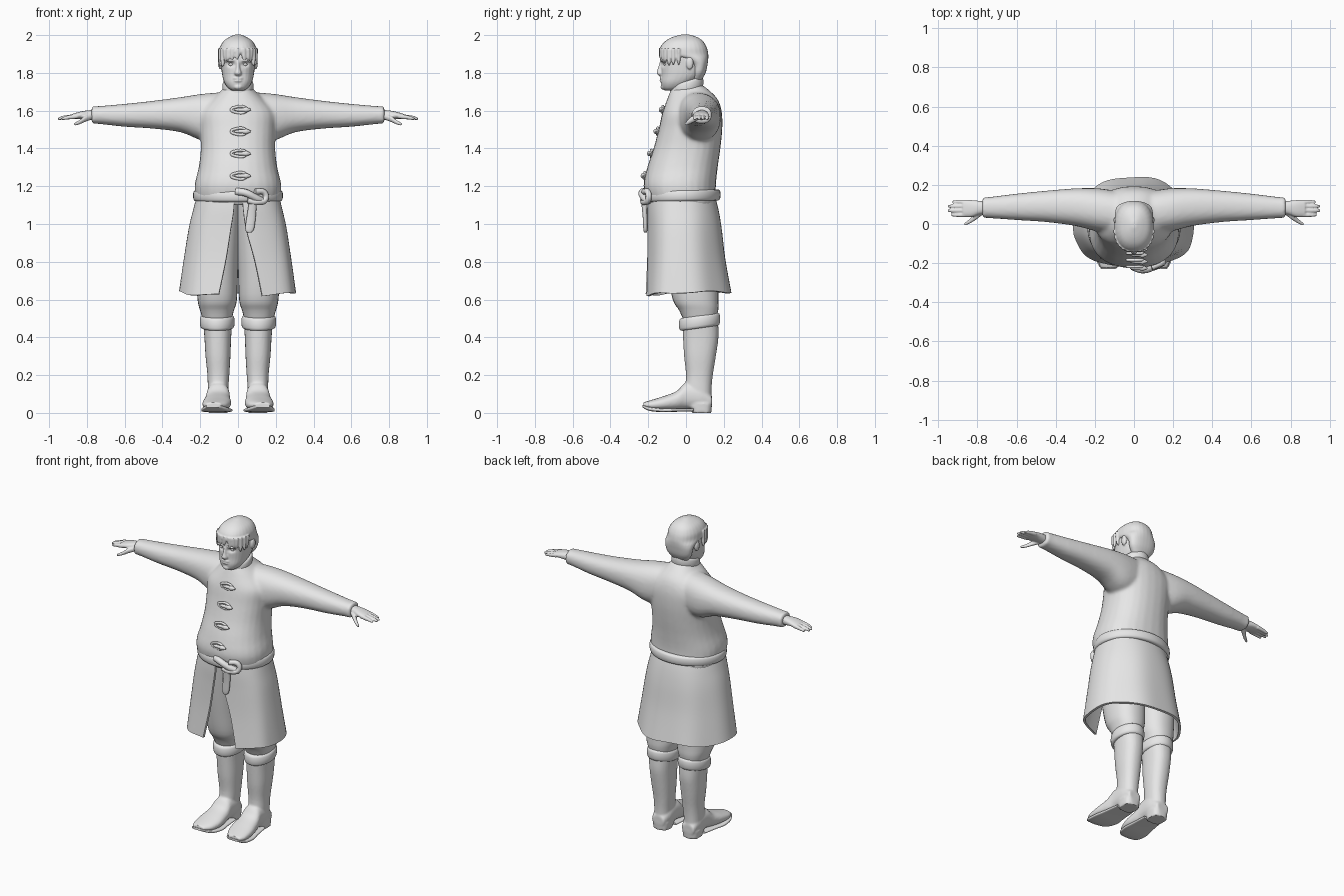
import bpy, bmesh, math, random
from mathutils import Vector

random.seed(4)
if "Cube" in bpy.data.objects:
    bpy.data.objects.remove(bpy.data.objects["Cube"], do_unlink=True)

GREY = (0.8, 0.8, 0.8, 1)
grey = bpy.data.materials.new("plain grey")
grey.use_nodes = True
grey.diffuse_color = GREY
grey.node_tree.nodes["Principled BSDF"].inputs["Base Color"].default_value = GREY


def power(value, exponent):
    return math.copysign(abs(value) ** exponent, value)


def spline(stations, steps):
    """Catmull-Rom interpolation of equally sized tuples."""
    out = []
    last = len(stations) - 1
    for i in range(last):
        p0, p1, p2, p3 = (Vector(stations[min(max(i + k, 0), last)]) for k in (-1, 0, 1, 2))
        for s in range(steps):
            t = s / steps
            out.append(p1 + (p2 - p0) * t / 2 + (p0 * 2 - p1 * 5 + p2 * 4 - p3) * t * t / 2
                       + (p1 * 3 - p0 - p2 * 3 + p3) * t ** 3 / 2)
    return out + [Vector(stations[-1])]


def loft(bm, axis, stations, steps=4, sides=28, round_by=2.3):
    """Closed skin; a station is a position and the two cross ranges."""
    rings = []
    for t, a0, a1, b0, b1 in spline(stations, steps):
        ring = []
        for i in range(sides):
            ang = math.tau * i / sides
            a = (a0 + a1) / 2 + (a1 - a0) / 2 * power(math.cos(ang), 2 / round_by)
            b = (b0 + b1) / 2 + (b1 - b0) / 2 * power(math.sin(ang), 2 / round_by)
            ring.append(bm.verts.new({"x": (t, a, b), "y": (a, t, b), "z": (a, b, t)}[axis]))
        rings.append(ring)
    for low, high in zip(rings, rings[1:]):
        for i in range(sides):
            j = (i + 1) % sides
            bm.faces.new((low[i], low[j], high[j], high[i]))
    bm.faces.new(rings[0])
    bm.faces.new(rings[-1])


def even(stations):
    """Stations symmetric in x: position, half width, front, back."""
    return [(t, -w, w, f, b) for t, w, f, b in stations]


def finish(obj, voxel=0, smooth=0, mirror=False, thick=0):
    """Fuse, smooth and mirror, then bake to a plain mesh."""
    if voxel:
        mod = obj.modifiers.new("fuse", "REMESH")
        mod.mode, mod.voxel_size = "VOXEL", voxel
    if smooth:
        mod = obj.modifiers.new("soften", "SMOOTH")
        mod.iterations, mod.factor = smooth, 0.5
    if thick:
        mod = obj.modifiers.new("cloth", "SOLIDIFY")
        mod.thickness, mod.offset = thick, -1
    if mirror:
        obj.modifiers.new("mirror", "MIRROR").use_mirror_merge = False
    bpy.ops.object.select_all(action="DESELECT")
    obj.select_set(True)
    bpy.context.view_layer.objects.active = obj
    bpy.ops.object.convert(target="MESH")
    obj = bpy.context.object
    bpy.ops.object.shade_smooth_by_angle(angle=math.radians(50))
    obj.data.materials.clear()
    obj.data.materials.append(grey)
    return obj


def part(name, bm, **options):
    bmesh.ops.recalc_face_normals(bm, faces=bm.faces)
    mesh = bpy.data.meshes.new(name)
    bm.to_mesh(mesh)
    bm.free()
    obj = bpy.data.objects.new(name, mesh)
    bpy.context.collection.objects.link(obj)
    return finish(obj, **options)


def ball(bm, center, size):
    verts = bmesh.ops.create_uvsphere(bm, u_segments=20, v_segments=12, radius=1)["verts"]
    for v in verts:
        v.co = Vector(center) + v.co * Vector(size)


def band(name, center, rx, ry, thick, half, tilt=0, **options):
    """Rounded strap around an upright ellipse."""
    bm = bmesh.new()
    count, sides = 48, 14
    grid = []
    for i in range(count):
        a = math.tau * i / count
        row = []
        for k in range(sides):
            b = math.tau * k / sides
            out = thick * power(math.cos(b), 0.7)
            y = (ry + out) * math.sin(a)
            z = half * power(math.sin(b), 0.7) + tilt * y
            row.append(bm.verts.new(Vector(center) + Vector(((rx + out) * math.cos(a), y, z))))
        grid.append(row)
    for i in range(count):
        for k in range(sides):
            i2, k2 = (i + 1) % count, (k + 1) % sides
            bm.faces.new((grid[i][k], grid[i2][k], grid[i2][k2], grid[i][k2]))
    return part(name, bm, **options)


def cord(name, points, radius, cyclic=False):
    curve = bpy.data.curves.new(name, "CURVE")
    curve.dimensions, curve.bevel_depth, curve.bevel_resolution = "3D", radius, 3
    curve.use_fill_caps = True
    line = curve.splines.new("BEZIER")
    line.bezier_points.add(len(points) - 1)
    line.use_cyclic_u = cyclic
    for p, co in zip(line.bezier_points, points):
        p.co = co
        p.handle_left_type = p.handle_right_type = "AUTO"
    obj = bpy.data.objects.new(name, curve)
    bpy.context.collection.objects.link(obj)
    return finish(obj)


# Coat: body and both sleeves fused into one cloth
bm = bmesh.new()
loft(bm, "z", even([(1.1, .22, -.2, .16), (1.2, .23, -.225, .158), (1.3, .208, -.205, .168),
                    (1.4, .197, -.172, .182), (1.5, .2, -.145, .192), (1.59, .2, -.125, .19),
                    (1.66, .14, -.1, .168), (1.71, .085, -.08, .12), (1.74, .06, -.06, .08)]))
sleeve = [(.04, -.06, .16, 1.45, 1.7), (.18, -.04, .182, 1.44, 1.69), (.3, -.01, .182, 1.485, 1.672),
          (.45, .01, .17, 1.505, 1.652), (.6, .02, .155, 1.515, 1.636), (.74, .03, .138, 1.53, 1.624),
          (.775, .03, .138, 1.53, 1.624)]
for side in (1, -1):
    loft(bm, "x", [(side * s[0], *s[1:]) for s in sleeve])
part("coat", bm, voxel=.01, smooth=6)

# Hands with fingers and thumb
bm = bmesh.new()
loft(bm, "x", [(.74, .055, .112, 1.55, 1.605), (.79, .048, .118, 1.552, 1.602),
               (.83, .036, .122, 1.556, 1.596), (.875, .036, .124, 1.556, 1.584)])
for y, tip in ((.046, .935), (.069, .953), (.091, .95), (.113, .93)):
    loft(bm, "x", [(.85, y - .011, y + .011, 1.558, 1.584), (tip - .03, y - .01, y + .01, 1.553, 1.574),
                   (tip, y - .006, y + .006, 1.55, 1.562)], sides=12)
loft(bm, "x", [(.77, .05, .08, 1.555, 1.585), (.81, .02, .055, 1.54, 1.572),
               (.84, .002, .026, 1.527, 1.55), (.868, -.01, .004, 1.52, 1.535)], sides=12)
part("hands", bm, voxel=.0045, smooth=2, mirror=True)

# Collar, belt and boot cuffs
band("collar", (0, .003, 1.725), .068, .075, .014, .032, tilt=.3)
band("belt", (0, -.022, 1.15), .218, .185, .02, .03, tilt=.02)
band("boot_cuffs", (.11, .072, .482), .075, .092, .017, .034, tilt=.14, mirror=True)

# Coat skirt, open at the front
bm = bmesh.new()
skirt = spline([(1.16, .215, -.2, .15, -.02, .02), (1.08, .235, -.205, .172, -.02, .025),
                (.98, .258, -.205, .19, -.035, .04), (.82, .283, -.21, .21, -.06, .085),
                (.64, .308, -.225, .243, -.098, .125)], 6)
grid = []
columns = 60
for row, (z, w, front, back, left, right) in enumerate(skirt):
    sag = row / (len(skirt) - 1)
    start, end = math.asin(right / w), math.tau + math.asin(left / w)
    line = []
    for i in range(columns + 1):
        a = start + (end - start) * i / columns
        fold = 1 + .018 * sag * math.sin(7 * a + 1)
        depth = -front - .04 if math.cos(a) > 0 else back + .04
        y = -.04 - depth * power(math.cos(a), .9) * fold
        drop = sag * (.018 * max(0, math.cos(a)) + .006 * math.sin(5 * a))
        line.append(bm.verts.new((w * power(math.sin(a), .95) * fold, y, z - drop)))
    grid.append(line)
for upper, lower in zip(grid, grid[1:]):
    for i in range(columns):
        bm.faces.new((upper[i], upper[i + 1], lower[i + 1], lower[i]))
part("coat_skirt", bm, thick=.014)

# Trousers gathered into the boots
bm = bmesh.new()
loft(bm, "z", [(.46, .045, .175, 0, .15), (.54, .022, .2, -.035, .17), (.6, .006, .214, -.07, .172),
               (.75, 0, .222, -.1, .17), (.95, -.01, .21, -.13, .15), (1.12, -.02, .19, -.15, .13)])
part("trousers", bm, mirror=True)

# Boots: shaft, foot, toe and heel fused
bm = bmesh.new()
loft(bm, "z", [(.03, .055, .16, 0, .135), (.12, .052, .16, -.005, .135), (.2, .046, .162, 0, .142),
               (.3, .04, .172, -.01, .158), (.4, .036, .178, -.016, .172), (.48, .03, .185, -.02, .17)])
loft(bm, "y", [(.137, .065, .15, .03, .09), (.08, .046, .162, .018, .15), (0, .044, .166, .018, .16),
               (-.05, .04, .176, .014, .115), (-.12, .036, .188, .012, .088),
               (-.185, .055, .186, .016, .068), (-.225, .09, .17, .03, .056)])
loft(bm, "z", [(0, .055, .158, .03, .134), (.05, .05, .162, .02, .138)], round_by=3)
part("boots", bm, voxel=.007, smooth=3, mirror=True)
bm = bmesh.new()
loft(bm, "y", [(.04, .042, .166, .008, .024), (-.05, .036, .18, .006, .024), (-.12, .03, .194, .004, .024),
               (-.19, .052, .19, .01, .032), (-.23, .095, .168, .028, .042)], round_by=4)
part("boot_soles", bm, mirror=True)

# Head: neck, skull, jaw, nose, lips, brows and ears
bm = bmesh.new()
loft(bm, "z", even([(1.64, .06, -.05, .07), (1.76, .06, -.05, .075), (1.82, .06, -.05, .08)]))
loft(bm, "z", even([(1.706, .03, -.112, -.03), (1.72, .053, -.125, .0), (1.75, .073, -.132, .04),
                    (1.79, .084, -.13, .085), (1.84, .089, -.132, .1), (1.89, .09, -.134, .1),
                    (1.94, .08, -.11, .08), (1.97, .045, -.06, .04)]))
loft(bm, "z", even([(1.785, .014, -.143, -.1), (1.798, .02, -.156, -.1), (1.825, .012, -.149, -.1),
                    (1.865, .01, -.137, -.1)]), sides=16)
ball(bm, (0, -.126, 1.771), (.028, .014, .007))
ball(bm, (0, -.126, 1.758), (.024, .014, .007))
ball(bm, (0, -.118, 1.726), (.024, .017, .015))
for side in (1, -1):
    ball(bm, (side * .036, -.122, 1.866), (.027, .017, .008))
    ball(bm, (side * .093, .02, 1.852), (.012, .02, .034))
head = part("head", bm, voxel=.0045, smooth=2)
for v in head.data.vertices:
    if v.co.y < -.08:
        for x in (.037, -.037):
            v.co.y += .014 * math.exp(-((v.co.x - x) / .018) ** 2 - ((v.co.z - 1.845) / .012) ** 2)
bm = bmesh.new()
ball(bm, (.036, -.105, 1.845), (.014, .013, .011))
part("eyes", bm, mirror=True)

# Short hair with a ragged fringe
bm = bmesh.new()
loft(bm, "z", even([(1.76, .055, .03, .082), (1.8, .083, .03, .104), (1.845, .093, .025, .114),
                    (1.875, .098, -.03, .118), (1.9, .1, -.135, .118), (1.935, .096, -.136, .11),
                    (1.968, .077, -.11, .09), (1.99, .045, -.07, .058), (2.004, .012, -.02, .012)]))
for i in range(13):
    a = math.radians(-84 + 14 * i)
    x, y = .094 * power(math.sin(a), .85), -.022 - .112 * power(math.cos(a), .85)
    tip = 1.872 - .04 * abs(math.sin(a)) + random.uniform(-.01, .01)
    lean = random.uniform(-.008, .008)
    loft(bm, "z", [(z, x + s - r, x + s + r, y - r * .8, y + r * .8)
                   for z, r, s in ((tip, .003, lean), (tip + .025, .011, lean / 2), (1.93, .014, 0))], sides=12)
part("hair", bm, voxel=.005, smooth=2)

# Toggle fastenings down the chest
for z, y in ((1.605, -.122), (1.49, -.15), (1.373, -.184), (1.255, -.218)):
    cord("toggle_loop", [(-.035, y, z), (-.015, y, z + .013), (.035, y, z + .013), (.045, y, z),
                         (.035, y, z - .013), (-.015, y, z - .013)], .0075, cyclic=True)
    bm = bmesh.new()
    loft(bm, "x", [(x, y - .008 - r, y - .008 + r, z - r, z + r)
                   for x, r in ((-.02, .004), (0, .009), (.03, .01), (.045, .014), (.07, .003))], sides=14)
    part("toggle_peg", bm)

# Belt knot with loop and hanging end
cord("belt_wrap", [(-.01, -.215, 1.172), (.04, -.232, 1.165), (.09, -.222, 1.14), (.13, -.2, 1.12)], .02)
cord("belt_loop", [(.05, -.228, 1.125), (.1, -.222, 1.115), (.145, -.2, 1.13), (.14, -.2, 1.165),
                   (.09, -.222, 1.172)], .016)
bm = bmesh.new()
loft(bm, "z", [(.955, .05, .07, -.222, -.208), (.975, .038, .085, -.226, -.204),
               (1.05, .048, .095, -.23, -.205), (1.14, .062, .1, -.24, -.205)])
part("belt_end", bm)
